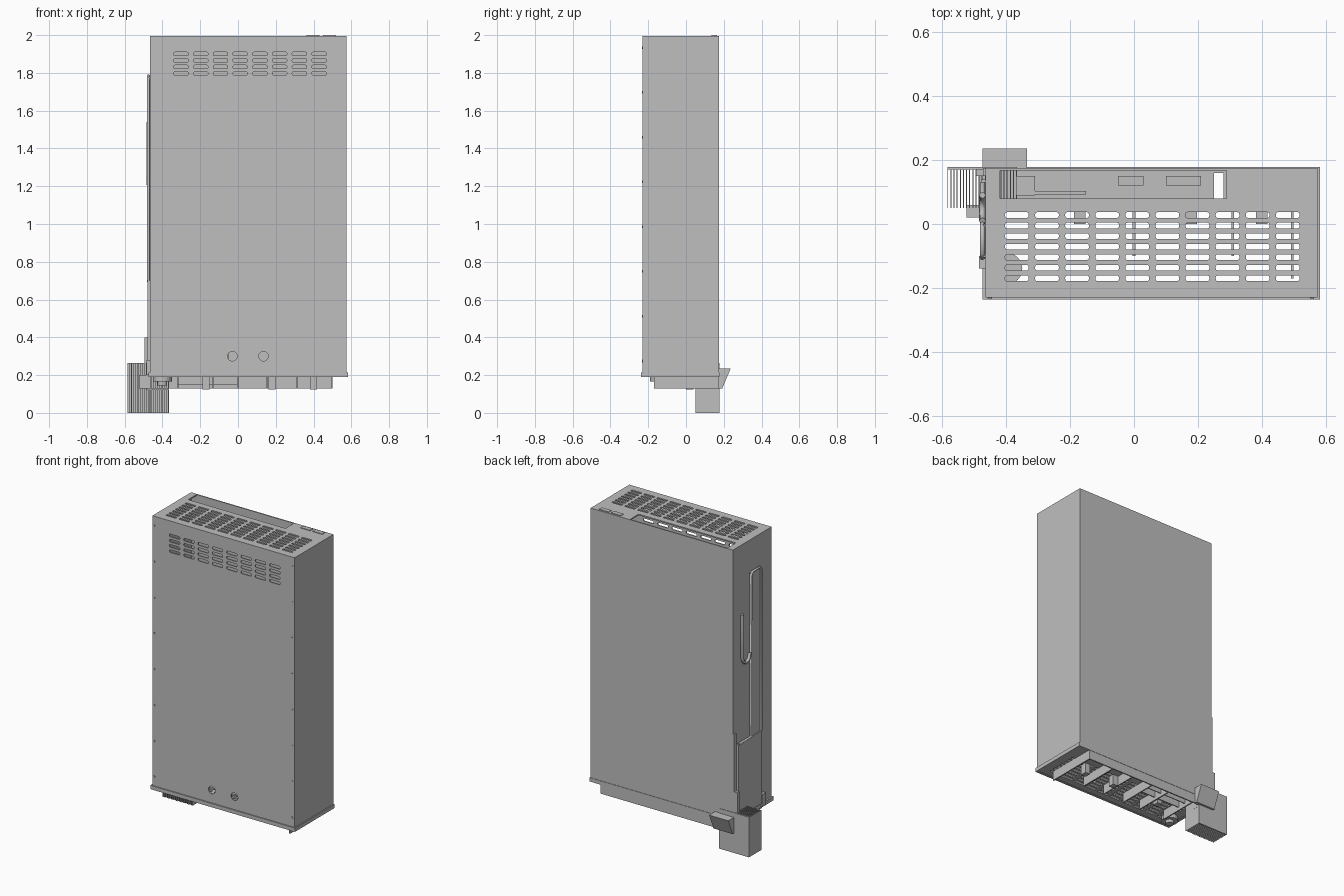
import bpy, bmesh, math
from mathutils import Matrix, Vector

if "Cube" in bpy.data.objects:
    bpy.data.objects.remove(bpy.data.objects["Cube"], do_unlink=True)

grey = bpy.data.materials.new("light grey metal")
grey.use_nodes = True
COLOUR = (0.52, 0.52, 0.52, 1)
grey.diffuse_color = COLOUR
grey.node_tree.nodes["Principled BSDF"].inputs["Base Color"].default_value = COLOUR


def add_box(bm, x, y, z):
    """Add a box given its low and high bound on each axis."""
    mid = Vector([(a + b) / 2 for a, b in (x, y, z)])
    size = [b - a for a, b in (x, y, z)]
    return bmesh.ops.create_cube(bm, size=1, matrix=Matrix.LocRotScale(mid, None, size))["verts"]


def add_disc(bm, x, y, z, radius, depth, axis="Y", sides=16):
    turn = Matrix.Rotation(math.pi / 2, 4, "X") if axis == "Y" else Matrix()
    bmesh.ops.create_cone(bm, cap_ends=True, segments=sides, radius1=radius, radius2=radius,
                          depth=depth, matrix=Matrix.Translation((x, y, z)) @ turn)


def finish(name, bm):
    mesh = bpy.data.meshes.new(name)
    bm.to_mesh(mesh)
    bm.free()
    mesh.materials.append(grey)
    ob = bpy.data.objects.new(name, mesh)
    bpy.context.collection.objects.link(ob)
    return ob


def boxes(name, *bounds):
    bm = bmesh.new()
    for b in bounds:
        add_box(bm, *b)
    return finish(name, bm)


def add_slot(bm, x, y, z, axis):
    """Add a slot-shaped cutter whose edges along the axis are rounded."""
    verts = add_box(bm, x, y, z)
    edges = {e for v in verts for e in v.link_edges
             if abs((e.verts[0].co - e.verts[1].co).normalized()[axis]) > 0.9}
    bmesh.ops.bevel(bm, geom=list(edges), offset=0.006, segments=2, affect="EDGES", profile=0.5)


def cut(ob, cutter):
    cutter.hide_render = True
    mod = ob.modifiers.new("cut", "BOOLEAN")
    mod.operation = "DIFFERENCE"
    mod.solver = "EXACT"
    mod.object = cutter
    bpy.context.view_layer.objects.active = ob
    bpy.ops.object.modifier_apply(modifier=mod.name)


def pipe(name, points, radius):
    curve = bpy.data.curves.new(name, "CURVE")
    curve.dimensions = "3D"
    curve.bevel_depth = radius
    curve.bevel_resolution = 2
    curve.use_fill_caps = True
    spline = curve.splines.new("POLY")
    spline.points.add(len(points) - 1)
    for p, (y, z) in zip(spline.points, points):
        p.co = (-0.475, y, z, 1)
    curve.materials.append(grey)
    ob = bpy.data.objects.new(name, curve)
    bpy.context.collection.objects.link(ob)


# Main body extents
LEFT, RIGHT, FRONT, BACK, LOW, HIGH = -0.465, 0.575, -0.23, 0.175, 0.19, 1.996
WALL = 0.008

# Hollow sheet-metal case, open at the bottom
case = boxes("case", ((LEFT, RIGHT), (FRONT, BACK), (LOW, HIGH)))
hollow = boxes("hollow_cutter", ((LEFT + WALL, RIGHT - WALL),
                                 (FRONT + WALL, BACK - WALL), (0, HIGH - WALL)))
cut(case, hollow)

# Vent grid shared by the top and the floor
bm = bmesh.new()
for col in range(10):
    for row in range(7):
        x, y = -0.367 + 0.0943 * col, -0.17 + 0.033 * row
        add_slot(bm, (x - 0.037, x + 0.037), (y - 0.009, y + 0.009), (0.1, 2.1), 2)
vents = finish("vent_cutter", bm)

# Front vents and the two round holes
bm = bmesh.new()
for col in range(8):
    for row in range(4):
        x, z = -0.302 + 0.1045 * col, 1.797 + 0.0345 * row
        add_slot(bm, (x - 0.038, x + 0.038), (FRONT - 0.05, FRONT + 0.05), (z - 0.009, z + 0.009), 1)
for x in (-0.03, 0.135):
    add_disc(bm, x, FRONT, 0.3, 0.025, 0.1, sides=24)
front_holes = finish("front_hole_cutter", bm)

# Long service opening at the rear of the top
service = boxes("service_cutter", ((-0.42, 0.29), (0.08, BACK - WALL), (1.9, 2.1)))
for cutter in (vents, front_holes, service):
    cut(case, cutter)

# Floor grille with a gap at the back
floor = boxes("floor_grille", ((LEFT + WALL, RIGHT - WALL), (FRONT + WALL, BACK - WALL), (0.192, 0.202)))
gap = boxes("floor_gap_cutter", ((0.25, 0.28), (0.08, 0.16), (0.1, 0.3)))
cut(floor, vents)
cut(floor, gap)

# Flared lip around the bottom edge
lip = boxes("bottom_lip", ((-0.475, 0.582), (-0.237, 0.178), (0.19, 0.215)))
cut(lip, hollow)
for cutter in (hollow, vents, front_holes, service, gap):
    bpy.data.objects.remove(cutter, do_unlink=True)

# Screws down both front edges
bm = bmesh.new()
for x in (-0.452, 0.558):
    for i in range(8):
        add_disc(bm, x, FRONT - 0.001, 0.275 + 0.237 * i, 0.007, 0.004, sides=10)
finish("front_screws", bm)

# Raised label plates on the top
boxes("top_plates", *[((x, x + 0.07), (0.135, 0.165), (1.99, 2.0)) for x in (0.362, 0.45)])

# Skirt and ribs below the floor
boxes("rear_skirt", ((-0.47, 0.5), (0.168, 0.176), (0.13, 0.2)))
boxes("lower_ribs", *[((x - 0.004, x + 0.004), (y, 0.17), (0.13, 0.195)) for x, y in
      ((0.496, -0.17), (0.31, -0.1), (0.155, -0.1), (0, -0.1), (-0.13, -0.1), (-0.32, -0.1))])
boxes("cross_rails", *[((-0.32, 0.0), (y, y + 0.006), (0.15, 0.195)) for y in (0.04, 0.1)])
boxes("lower_feet", *[((x - 0.018, x + 0.018), (0.0, 0.04), (0.125, 0.195))
                      for x in (-0.17, 0.18, 0.4)])

# Round connector under the front corner
bm = bmesh.new()
add_disc(bm, -0.4, -0.14, 0.18, 0.05, 0.03, "Z", 24)
add_disc(bm, -0.4, -0.14, 0.16, 0.025, 0.03, "Z", 24)
finish("round_connector", bm)

# Brackets inside the service opening
boxes("inner_brackets",
      ((-0.37, -0.31), (0.09, 0.15), (0.2, 1.2)),
      ((-0.32, -0.15), (0.093, 0.103), (0.2, 1.2)),
      ((-0.05, 0.03), (0.12, 0.15), (0.2, 1.0)),
      ((0.1, 0.21), (0.12, 0.15), (0.2, 1.0)))

# Finned block at the lower corner, closed at the rear
fins = [((-0.585 + 0.0098 * i, -0.582 + 0.0098 * i), (0.05, 0.175), (0, 0.265)) for i in range(23)]
boxes("finned_block", *fins, ((-0.585, -0.366), (0.17, 0.178), (0, 0.265)),
      ((-0.485, -0.366), (0.05, 0.175), (0.12, 0.13)))

# Wedge-shaped hook on the back
bm = bmesh.new()
profile = ((0.17, 0.235), (0.237, 0.235), (0.192, 0.13), (0.17, 0.13))
face = bm.faces.new([bm.verts.new((-0.475, y, z)) for y, z in profile])
side = bmesh.ops.extrude_face_region(bm, geom=[face])["geom"]
bmesh.ops.translate(bm, vec=(0.14, 0, 0), verts=[v for v in side if isinstance(v, bmesh.types.BMVert)])
bmesh.ops.recalc_face_normals(bm, faces=bm.faces)
finish("rear_hook", bm)

# Plates on the side wall
boxes("side_strip", ((-0.473, LEFT), (-0.105, 0.0), (0.7, 1.78)))
boxes("side_cover", ((-0.48, LEFT), (-0.11, 0.14), (0.22, 0.7)))
boxes("side_flange", ((-0.473, LEFT), (0.15, 0.175), (0.2, 0.78)),
      ((-0.495, LEFT), (0.15, 0.172), (0.2, 0.4)))
boxes("side_bracket", ((-0.485, LEFT), (-0.14, -0.1), (0.2, 0.28)),
      ((-0.525, -0.46), (0.02, 0.06), (0.13, 0.2)))

# Pipes on the side wall
pipe("long_pipe", [(0.13, 0.7), (0.0, 0.7), (0.0, 1.765), (-0.015, 1.785), (-0.09, 1.785),
                   (-0.105, 1.765), (-0.105, 0.7)], 0.008)
pipe("hook_pipe", [(0.09, 1.54), (0.09, 1.25), (0.075, 1.22), (0.05, 1.21),
                   (0.025, 1.22), (0.01, 1.26)], 0.01)
